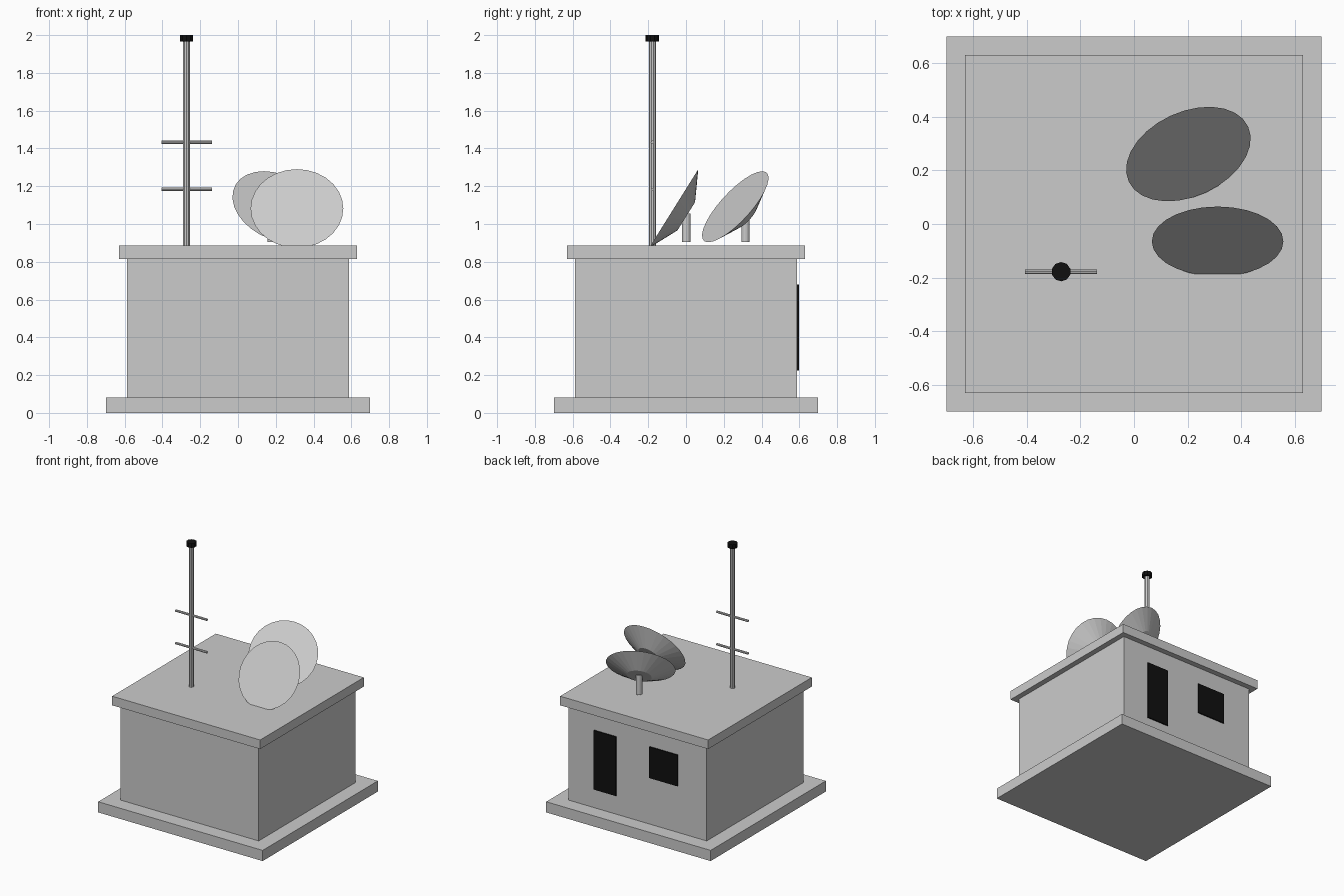
import bpy
from math import radians
from mathutils import Vector, Matrix

if "Cube" in bpy.data.objects:
    bpy.data.objects.remove(bpy.data.objects["Cube"])

black = bpy.data.materials.new("black")
black.diffuse_color = (0.005, 0.005, 0.005, 1)
black.use_nodes = True
black.node_tree.nodes["Principled BSDF"].inputs["Base Color"].default_value = black.diffuse_color


def box(name, lo, hi, mat=None):
    lo, hi = Vector(lo), Vector(hi)
    bpy.ops.mesh.primitive_cube_add(size=1, location=(lo + hi) / 2)
    ob = bpy.context.object
    ob.name = name
    ob.data.transform(Matrix.Diagonal((*(hi - lo), 1)))
    if mat:
        ob.data.materials.append(mat)
    return ob


def rod(name, a, b, r1, r2=None, sides=10, mat=None):
    """Cylinder or cut cone from point a to point b."""
    a, b = Vector(a), Vector(b)
    bpy.ops.mesh.primitive_cone_add(vertices=sides, radius1=r1, radius2=r1 if r2 is None else r2,
                                    depth=(b - a).length, location=(a + b) / 2)
    ob = bpy.context.object
    ob.name = name
    ob.rotation_euler = (b - a).to_track_quat('Z', 'Y').to_euler()
    if mat:
        ob.data.materials.append(mat)
    return ob


# Building
box("base_slab", (-0.7, -0.7, 0), (0.7, 0.7, 0.082))
box("walls", (-0.588, -0.588, 0.082), (0.588, 0.588, 0.816))
box("roof_slab", (-0.63, -0.63, 0.816), (0.63, 0.63, 0.886))

# Door and window on the back wall
box("door", (0.18, 0.58, 0.225), (0.368, 0.597, 0.68), black)
box("window", (-0.345, 0.58, 0.44), (-0.105, 0.597, 0.68), black)

# Antenna mast with crossbars and black cap
mx, my = -0.272, -0.178
rod("mast", (mx, my, 0.886), (mx, my, 1.98), 0.019)
rod("mast_cap", (mx, my, 1.967), (mx, my, 2.0), 0.036, mat=black)
for i, z in enumerate((1.183, 1.433)):
    rod(f"crossbar_{i + 1}", (mx - 0.134, my, z), (mx + 0.134, my, z), 0.009, sides=8)

# Dishes: closed cut cones facing up and forward, each on a short post
for i, (centre, elev, yaw) in enumerate((((0.312, -0.065, 1.082), 32, 0),
                                         ((0.203, 0.261, 1.0915), 40, 24.7))):
    centre = Vector(centre)
    facing = (Matrix.Rotation(radians(yaw), 3, 'Z') @ Matrix.Rotation(radians(-elev), 3, 'X')
              @ Vector((0, -1, 0)))
    back = centre - facing * 0.078
    rod(f"dish_{i + 1}", centre, back, 0.2455, 0.088, sides=28)
    rod(f"dish_post_{i + 1}", (back.x, back.y, 0.905), (back.x, back.y, 1.055), 0.022, sides=12)
